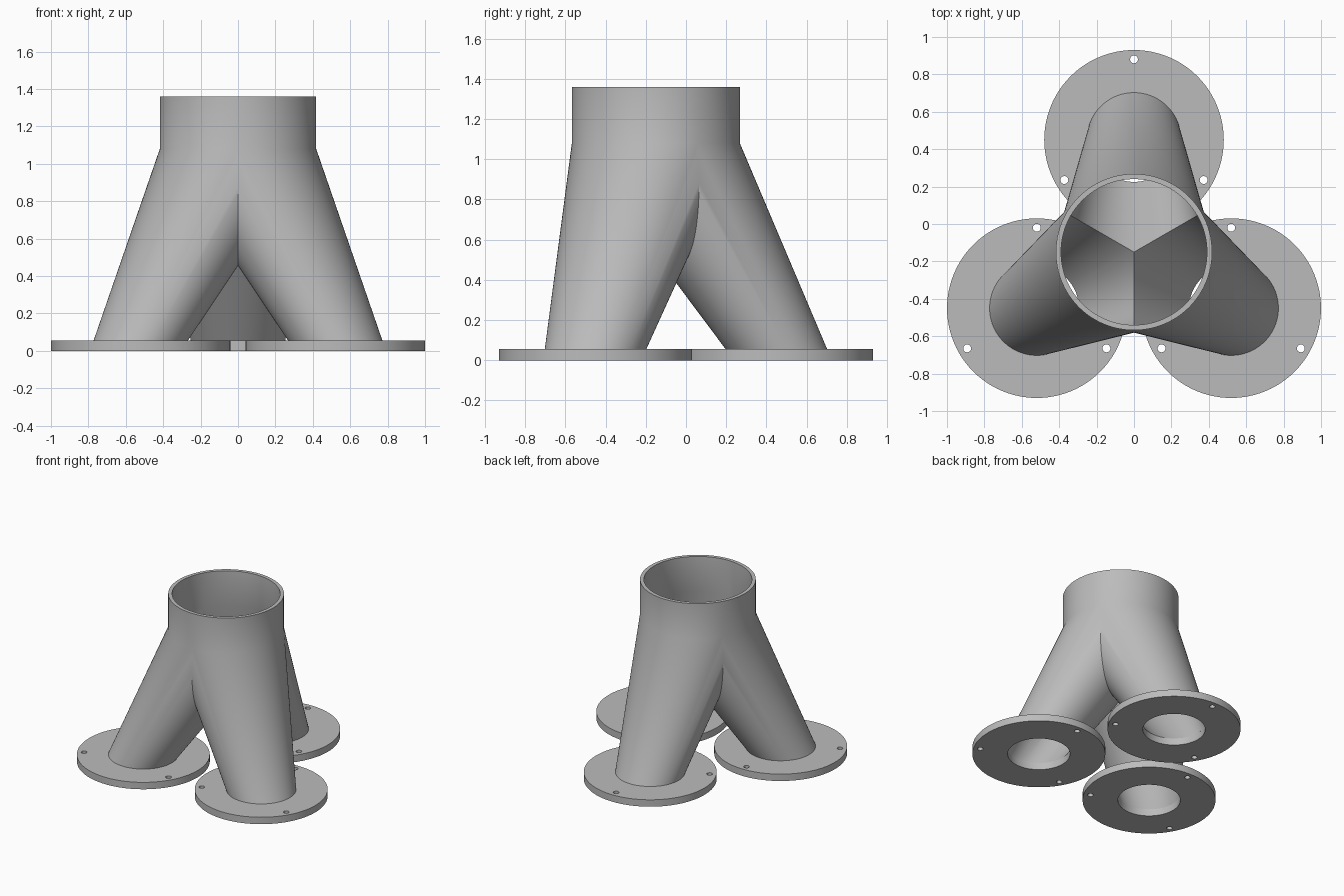
import bpy, bmesh
from math import cos, sin, pi, radians
from mathutils import Matrix, Vector

if "Cube" in bpy.data.objects:
    bpy.data.objects.remove(bpy.data.objects["Cube"], do_unlink=True)

SEG = 96
HUB = Vector((0, -0.15, 0))      # axis of the collar
SPREAD = 0.6                     # collar axis to flange axis
PLATE = 0.055                    # flange thickness
JOIN, TOP = 1.08, 1.36           # collar bottom and top
BORE = 0.225
LEGS = {"back": 90, "right": 210, "left": 330}

steel = bpy.data.materials.new("grey_steel")
steel.use_nodes = True
GREY = (0.5, 0.5, 0.5, 1)
steel.diffuse_color = GREY
steel.node_tree.nodes["Principled BSDF"].inputs["Base Color"].default_value = GREY


def ring(bm, x, y, z, r, n=SEG):
    return [bm.verts.new((x + r * cos(2 * pi * i / n), y + r * sin(2 * pi * i / n), z))
            for i in range(n)]


def finish(bm, name):
    bmesh.ops.recalc_face_normals(bm, faces=bm.faces)
    mesh = bpy.data.meshes.new(name)
    bm.to_mesh(mesh)
    bm.free()
    mesh.materials.append(steel)
    obj = bpy.data.objects.new(name, mesh)
    bpy.context.collection.objects.link(obj)
    bpy.ops.object.select_all(action="DESELECT")
    obj.select_set(True)
    bpy.context.view_layer.objects.active = obj
    bpy.ops.object.shade_smooth_by_angle(angle=radians(30))
    return obj


# One third of the pipe: outer skin, rim and inner skin, trimmed to a wedge
bm = bmesh.new()
profile = [(SPREAD, PLATE, 0.2525), (0, JOIN, 0.418), (0, TOP, 0.418),
           (0, TOP, 0.39), (0, JOIN, 0.39), (SPREAD, PLATE, BORE)]
rings = [ring(bm, x, 0, z, r) for x, z, r in profile]
for a, b in zip(rings, rings[1:]):
    for i in range(SEG):
        j = (i + 1) % SEG
        bm.faces.new((a[i], a[j], b[j], b[i]))
for angle in (radians(150), radians(-150)):
    bmesh.ops.bisect_plane(bm, geom=bm.verts[:] + bm.edges[:] + bm.faces[:], dist=1e-5,
                           plane_co=(0, 0, 0), plane_no=(cos(angle), sin(angle), 0),
                           clear_outer=True)

# Repeat the third around the collar axis and weld the seams
third = bm.verts[:] + bm.edges[:] + bm.faces[:]
for turn in (120, 240):
    copy = bmesh.ops.duplicate(bm, geom=third)["geom"]
    bmesh.ops.rotate(bm, verts=[g for g in copy if isinstance(g, bmesh.types.BMVert)],
                     cent=(0, 0, 0), matrix=Matrix.Rotation(radians(turn), 3, "Z"))
bmesh.ops.remove_doubles(bm, verts=bm.verts, dist=1e-4)
bmesh.ops.transform(bm, verts=bm.verts,
                    matrix=Matrix.Translation(HUB) @ Matrix.Rotation(radians(90), 4, "Z"))
finish(bm, "three_way_pipe")

# Foot flanges with a centre bore and three bolt holes
for side, angle in LEGS.items():
    bm = bmesh.new()
    loops = [ring(bm, 0, 0, 0, 0.48), ring(bm, 0, 0, 0, BORE)]
    for bolt in LEGS.values():
        t = radians(bolt)
        loops.append(ring(bm, 0.43 * cos(t), 0.43 * sin(t), 0, 0.021, 24))
    edges = [bm.edges.new((l[i - 1], l[i])) for l in loops for i in range(len(l))]
    bmesh.ops.triangle_fill(bm, edges=edges, use_beauty=True, normal=(0, 0, 1))
    top = bmesh.ops.extrude_face_region(bm, geom=bm.faces[:], use_keep_orig=True)["geom"]
    bmesh.ops.translate(bm, vec=(0, 0, PLATE),
                        verts=[g for g in top if isinstance(g, bmesh.types.BMVert)])
    flange = finish(bm, side + "_flange")
    t = radians(angle)
    flange.location = HUB + SPREAD * Vector((cos(t), sin(t), 0))
